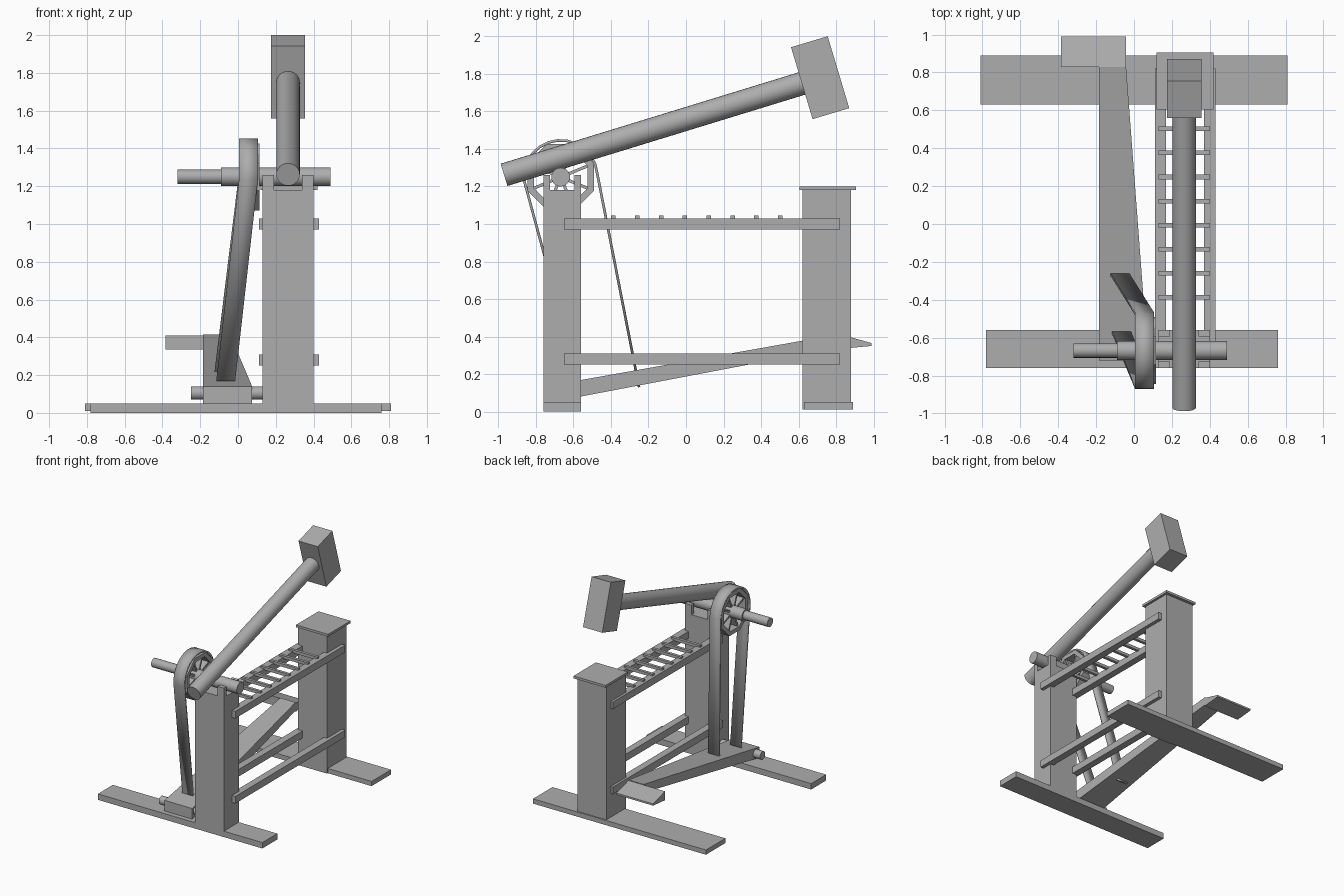
import bpy, bmesh, math
from mathutils import Vector, Matrix

cube = bpy.data.objects.get("Cube")
if cube:
    bpy.data.objects.remove(cube)

grey = bpy.data.materials.new("plain_grey")
grey.use_nodes = True
COLOUR = (0.42, 0.42, 0.42, 1)
grey.diffuse_color = COLOUR
grey.node_tree.nodes["Principled BSDF"].inputs["Base Color"].default_value = COLOUR


def finish(name, bm, smooth=False):
    bmesh.ops.recalc_face_normals(bm, faces=bm.faces)
    mesh = bpy.data.meshes.new(name)
    bm.to_mesh(mesh)
    bm.free()
    mesh.materials.append(grey)
    obj = bpy.data.objects.new(name, mesh)
    bpy.context.collection.objects.link(obj)
    if smooth:
        bpy.ops.object.select_all(action='DESELECT')
        obj.select_set(True)
        bpy.context.view_layer.objects.active = obj
        bpy.ops.object.shade_smooth_by_angle(angle=math.radians(40))
    return obj


def add_box(bm, x, y, z, spin=None):
    spans = (x, y, z)
    mid = Matrix.Translation([(a + b) / 2 for a, b in spans])
    size = Matrix.Diagonal([b - a for a, b in spans] + [1])
    bmesh.ops.create_cube(bm, size=1, matrix=mid @ (spin or Matrix()) @ size)


def box(name, x, y, z, spin=None):
    bm = bmesh.new()
    add_box(bm, x, y, z, spin)
    return finish(name, bm)


def rod(name, start, end, radius, sides=20):
    start, end = Vector(start), Vector(end)
    turn = (end - start).to_track_quat('Z', 'Y').to_matrix().to_4x4()
    bm = bmesh.new()
    bmesh.ops.create_cone(bm, cap_ends=True, segments=sides, radius1=radius, radius2=radius,
                          depth=(end - start).length,
                          matrix=Matrix.Translation((start + end) / 2) @ turn)
    return finish(name, bm, True)


def loft(name, sections):
    """Solid through rectangles given as (y, x span, z span)."""
    bm = bmesh.new()
    rings = [[bm.verts.new(p) for p in ((x[0], y, z[0]), (x[1], y, z[0]),
                                        (x[1], y, z[1]), (x[0], y, z[1]))]
             for y, x, z in sections]
    for a, b in zip(rings, rings[1:]):
        for i in range(4):
            j = (i + 1) % 4
            bm.faces.new((a[i], a[j], b[j], b[i]))
    bm.faces.new(rings[0])
    bm.faces.new(rings[-1])
    return finish(name, bm)


# Ground planks and the rear post with its cap
box("front_foot_plank", (-0.78, 0.76), (-0.76, -0.56), (0, 0.05))
box("rear_foot_plank", (-0.81, 0.81), (0.63, 0.89), (0.01, 0.05))
box("rear_post", (0.13, 0.40), (0.62, 0.88), (0.01, 1.18))
box("rear_post_cap", (0.12, 0.42), (0.605, 0.905), (1.18, 1.2))

# Front post with four prongs cradling axle and handle
bm = bmesh.new()
add_box(bm, (0.13, 0.40), (-0.76, -0.56), (0.05, 1.18))
for x in ((0.13, 0.19), (0.34, 0.40)):
    for y in ((-0.76, -0.725), (-0.595, -0.56)):
        add_box(bm, x, y, (1.18, 1.26))
finish("front_post", bm)

# Side rails and the rungs across the upper pair
for side, x in (("left", (0.37, 0.43)), ("right", (0.11, 0.17))):
    for level, z in (("lower", (0.25, 0.31)), ("upper", (0.97, 1.03))):
        box(f"{level}_{side}_rail", x, (-0.65, 0.82), z)
for i in range(8):
    y = -0.387 + 0.127 * i
    box(f"rung_{i + 1}", (0.13, 0.40), (y - 0.012, y + 0.012), (1.02, 1.045))

# Hammer
rod("hammer_handle", (0.265, -0.97, 1.262), (0.265, 0.66, 1.762), 0.062, 24)
box("hammer_head", (0.175, 0.355), (0.613, 0.817), (1.58, 1.98),
    Matrix.Rotation(math.radians(16.7), 4, 'X'))

# Axle and treadle pivot
AY, AZ = -0.668, 1.25
rod("axle", (-0.09, AY, AZ), (0.49, AY, AZ), 0.05)
rod("axle_end", (-0.32, AY, AZ), (-0.08, AY, AZ), 0.038)
rod("treadle_pivot", (-0.25, AY, 0.105), (0.14, AY, 0.105), 0.035)

# Eight-sided wheel rim
SIDES = 8
bm = bmesh.new()
rings = []
for k in range(SIDES):
    a = 2 * math.pi * (k + 0.5) / SIDES
    rings.append([bm.verts.new((x, AY + r * math.cos(a), AZ + r * math.sin(a)))
                  for x, r in ((0.01, 0.155), (0.01, 0.192), (0.115, 0.192), (0.115, 0.155))])
for k in range(SIDES):
    a, b = rings[k], rings[(k + 1) % SIDES]
    for i in range(4):
        j = (i + 1) % 4
        bm.faces.new((a[i], a[j], b[j], b[i]))
finish("wheel_rim", bm)

# Wheel spokes
bm = bmesh.new()
for k in range(SIDES):
    a = 2 * math.pi * (k + 0.5) / SIDES
    place = Matrix.Translation((0.06, AY, AZ)) @ Matrix.Rotation(a, 4, 'X')
    bmesh.ops.create_cube(bm, size=1, matrix=place @ Matrix.Translation((0, 0.1, 0))
                          @ Matrix.Diagonal((0.07, 0.13, 0.016, 1)))
finish("wheel_spokes", bm)

# Belt looping over the wheel down to the treadle
path = [(-0.085, -0.25, 0.13)]
for k in range(13):
    a = math.radians(5 + 15 * k)
    path.append((0.055, AY + 0.196 * math.cos(a), AZ + 0.196 * math.sin(a)))
path.append((-0.065, -0.575, 0.17))
bm = bmesh.new()
edges = [[bm.verts.new((x + s, y, z)) for s in (-0.05, 0.05)] for x, y, z in path]
for a, b in zip(edges, edges[1:]):
    bm.faces.new((a[0], a[1], b[1], b[0]))
belt = finish("drive_belt", bm, True)
thick = belt.modifiers.new("thickness", 'SOLIDIFY')
thick.thickness = 0.014
thick.offset = 0

# Treadle beam and its foot pad
loft("treadle_beam", [(-0.72, (-0.185, 0.075), (0.05, 0.14)),
                      (0.83, (-0.185, -0.042), (0.345, 0.415))])
loft("treadle_pad", [(0.83, (-0.385, -0.042), (0.335, 0.41)),
                     (0.99, (-0.385, -0.042), (0.35, 0.365))])
